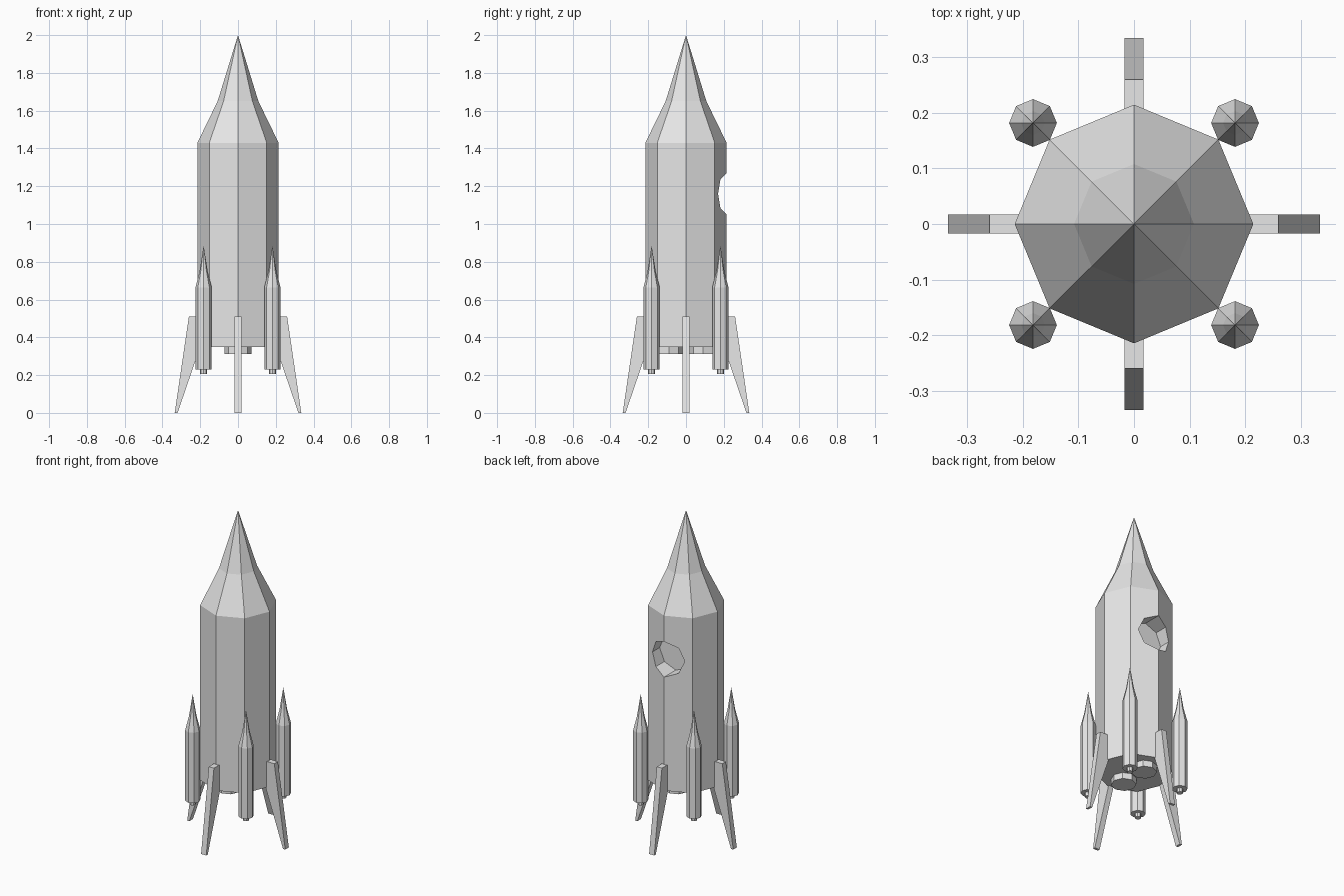
import bpy
import bmesh
from math import cos, sin, pi
from mathutils import Matrix

cube = bpy.data.objects.get("Cube")
if cube:
    bpy.data.objects.remove(cube)

grey = bpy.data.materials.new("light_grey")
grey.use_nodes = True
grey.diffuse_color = (0.8, 0.8, 0.8, 1)
grey.node_tree.nodes["Principled BSDF"].inputs["Base Color"].default_value = (0.8, 0.8, 0.8, 1)


def add_object(name, bm):
    bmesh.ops.recalc_face_normals(bm, faces=bm.faces)
    mesh = bpy.data.meshes.new(name)
    bm.to_mesh(mesh)
    bm.free()
    mesh.materials.append(grey)
    obj = bpy.data.objects.new(name, mesh)
    bpy.context.collection.objects.link(obj)
    return obj


def turned(name, profile, x=0, y=0, sides=8):
    """Closed faceted solid from (radius, height) pairs, bottom to top."""
    bm = bmesh.new()
    rings = []
    for r, z in profile:
        count = sides if r > 0 else 1
        rings.append([bm.verts.new((x + r * cos(2 * pi * i / sides),
                                    y + r * sin(2 * pi * i / sides), z))
                      for i in range(count)])
    for low, high in zip(rings, rings[1:]):
        for i in range(sides):
            j = (i + 1) % sides
            if len(high) == 1:
                bm.faces.new((low[i], low[j], high[0]))
            else:
                bm.faces.new((low[i], low[j], high[j], high[i]))
    bm.faces.new(rings[0][::-1])
    if len(rings[-1]) > 1:
        bm.faces.new(rings[-1])
    return add_object(name, bm)


def landing_leg(name, angle, half_width=0.0175):
    """Side profile extruded to a flat bar, then turned about the axis."""
    outline = [(0.335, 0), (0.26, 0.51), (0.19, 0.51), (0.2, 0.35), (0.32, 0)]
    bm = bmesh.new()
    face = bm.faces.new([bm.verts.new((x, -half_width, z)) for x, z in outline])
    moved = bmesh.ops.extrude_face_region(bm, geom=[face])["geom"]
    bmesh.ops.translate(bm, vec=(0, 2 * half_width, 0),
                        verts=[v for v in moved if isinstance(v, bmesh.types.BMVert)])
    bm.transform(Matrix.Rotation(angle, 4, "Z"))
    return add_object(name, bm)


# Hull with nose
hull = turned("hull", [(0.215, 0.35), (0.215, 1.43), (0.108, 1.65), (0, 2)])

# Recessed porthole at the back
cutter = turned("porthole_cutter", [(0.11, -0.1), (0.11, 0.1)])
cutter.data.transform(Matrix.Translation((0, 0.2, 1.16)) @ Matrix.Rotation(pi / 2, 4, "X"))
cutter.hide_render = True
cut = hull.modifiers.new("porthole", "BOOLEAN")
cut.operation = "DIFFERENCE"
cut.solver = "EXACT"
cut.object = cutter
bpy.context.view_layer.update()
evaluated = hull.evaluated_get(bpy.context.evaluated_depsgraph_get())
cut_mesh = bpy.data.meshes.new_from_object(evaluated)
hull.modifiers.clear()
hull.data = cut_mesh
bpy.data.objects.remove(cutter)

# Main engines under the hull
for side, y in (("front", -0.09), ("back", 0.09)):
    turned(side + "_engine", [(0.071, 0.312), (0.071, 0.36)], 0, y)

# Landing legs
for i, side in enumerate(("left", "back", "right", "front")):
    landing_leg(side + "_leg", i * pi / 2)

# Boosters with their nozzles
for end, sy in (("front", -1), ("back", 1)):
    for side, sx in (("left", 1), ("right", -1)):
        place = (sx * 0.182, sy * 0.182)
        turned(f"{end}_{side}_booster",
               [(0.043, 0.23), (0.043, 0.665), (0.0215, 0.75), (0, 0.885)], *place)
        turned(f"{end}_{side}_nozzle", [(0.018, 0.205), (0.018, 0.24)], *place)
